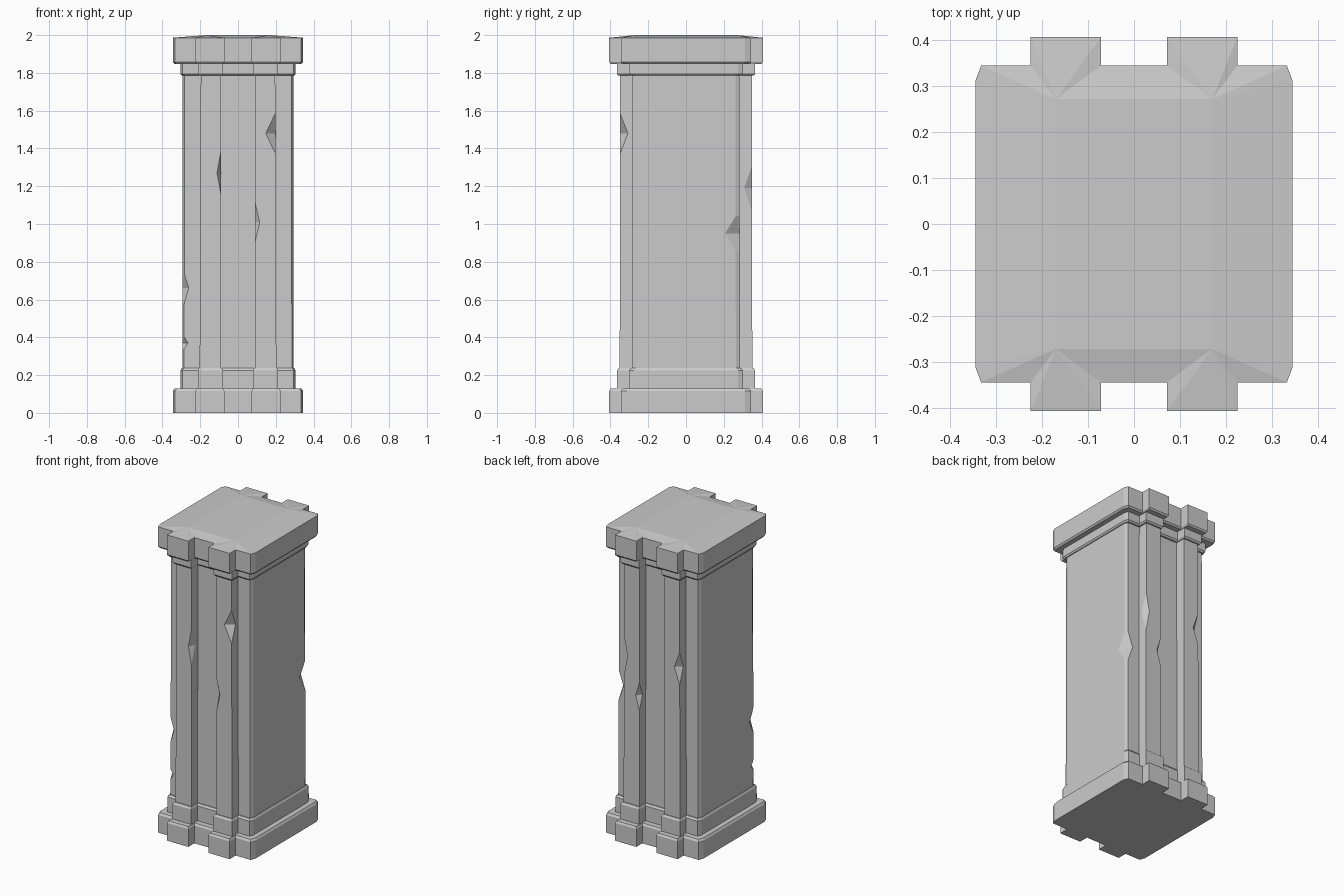
import bpy, bmesh
from mathutils import Matrix

if "Cube" in bpy.data.objects:
    bpy.data.objects.remove(bpy.data.objects["Cube"])


def outline(bx, by, p_in, p_out, py, cx, cy):
    """Plan of a block with two pilasters on the front and two on the back."""
    q1 = [(bx, by - cy), (bx - cx, by), (p_out, by),
          (p_out, py), (p_in, py), (p_in, by)]
    q2 = [(-x, y) for x, y in reversed(q1)]
    return q1 + q2 + [(-x, -y) for x, y in q1 + q2]


BLOCK = (0.345, 0.345, 0.072, 0.225, 0.407, 0.012, 0.032)
BLOCK_IN = (0.337, 0.337, 0.078, 0.219, 0.400, 0.012, 0.032)
COLLAR = (0.305, 0.302, 0.080, 0.213, 0.366, 0.010, 0.026)
COLLAR_IN = (0.298, 0.293, 0.086, 0.206, 0.358, 0.010, 0.026)
SHAFT_LOW = (0.295, 0.286, 0.090, 0.203, 0.351, 0.010, 0.022)
SHAFT_TOP = (0.293, 0.283, 0.090, 0.197, 0.349, 0.010, 0.022)


def loft(name, levels, crown=None):
    """Stack plans at given heights; crown = (x, y, z) of a raised flat top."""
    bm = bmesh.new()
    rings = [[bm.verts.new((x, y, z)) for x, y in outline(*plan)]
             for z, plan in levels]
    n = len(rings[0])
    for a, b in zip(rings, rings[1:]):
        for i in range(n):
            j = (i + 1) % n
            bm.faces.new((a[i], a[j], b[j], b[i]))
    bm.faces.new(rings[0][::-1])
    if crown:
        cx, cy, cz = crown
        inner = [bm.verts.new((sx * cx, sy * cy, cz))
                 for sx, sy in ((1, 1), (-1, 1), (-1, -1), (1, -1))]
        top = rings[-1]
        for i in range(n):
            j = (i + 1) % n
            p, q = inner[i // 6], inner[j // 6]
            bm.faces.new((top[i], top[j], p) if p == q
                         else (top[i], top[j], q, p))
        bm.faces.new(inner)
    else:
        bm.faces.new(rings[-1])
    bmesh.ops.recalc_face_normals(bm, faces=bm.faces[:])
    return to_object(name, bm)


def to_object(name, bm):
    mesh = bpy.data.meshes.new(name)
    bm.to_mesh(mesh)
    bm.free()
    ob = bpy.data.objects.new(name, mesh)
    bpy.context.collection.objects.link(ob)
    return ob


# Base, mouldings and cap
loft("base_block", [(0, BLOCK), (0.115, BLOCK), (0.128, BLOCK_IN)])
loft("base_collar", [(0.12, COLLAR), (0.225, COLLAR), (0.237, COLLAR_IN)])
loft("top_collar", [(1.785, COLLAR_IN), (1.795, COLLAR), (1.855, COLLAR)])
loft("cap_block", [(1.848, BLOCK_IN), (1.858, BLOCK), (1.986, BLOCK)],
     crown=(0.17, 0.272, 2.0))

# Shaft
shaft = loft("shaft", [(0.23, SHAFT_LOW), (1.79, SHAFT_TOP)])

# Chips in the shaft edges: position, then reach in x, y and z
CHIPS = [
    ((0.200, -0.351, 1.48), (0.055, 0.045, 0.115)),
    ((-0.090, -0.351, 1.27), (0.022, 0.040, 0.12)),
    ((0.090, -0.351, 1.01), (0.026, 0.030, 0.11)),
    ((-0.295, -0.286, 0.66), (0.035, 0.055, 0.115)),
    ((-0.295, -0.286, 0.37), (0.030, 0.040, 0.05)),
    ((0.295, 0.285, 0.95), (0.045, 0.080, 0.13)),
    ((0.200, 0.351, 1.19), (0.025, 0.045, 0.13)),
    ((-0.200, 0.351, 1.21), (0.040, 0.040, 0.11)),
    ((0.090, 0.351, 0.95), (0.028, 0.035, 0.09)),
]
bm = bmesh.new()
for pos, size in CHIPS:
    pts = []
    for axis in range(3):
        for s in (1, -1):
            p = [0, 0, 0]
            p[axis] = s * size[axis]
            pts.append(bm.verts.new(Matrix.Translation(pos) @ Matrix.Identity(4)
                                    @ Matrix.Translation(p).to_translation()))
    for a in (0, 1):
        for b in (2, 3):
            for c in (4, 5):
                bm.faces.new((pts[a], pts[b], pts[c]))
bmesh.ops.recalc_face_normals(bm, faces=bm.faces[:])
cutter = to_object("chip_cutter", bm)
cutter.hide_render = True

mod = shaft.modifiers.new("chips", 'BOOLEAN')
mod.operation = 'DIFFERENCE'
mod.solver = 'EXACT'
mod.object = cutter
bpy.context.view_layer.objects.active = shaft
shaft.select_set(True)
bpy.ops.object.modifier_apply(modifier=mod.name)
bpy.data.objects.remove(cutter)
